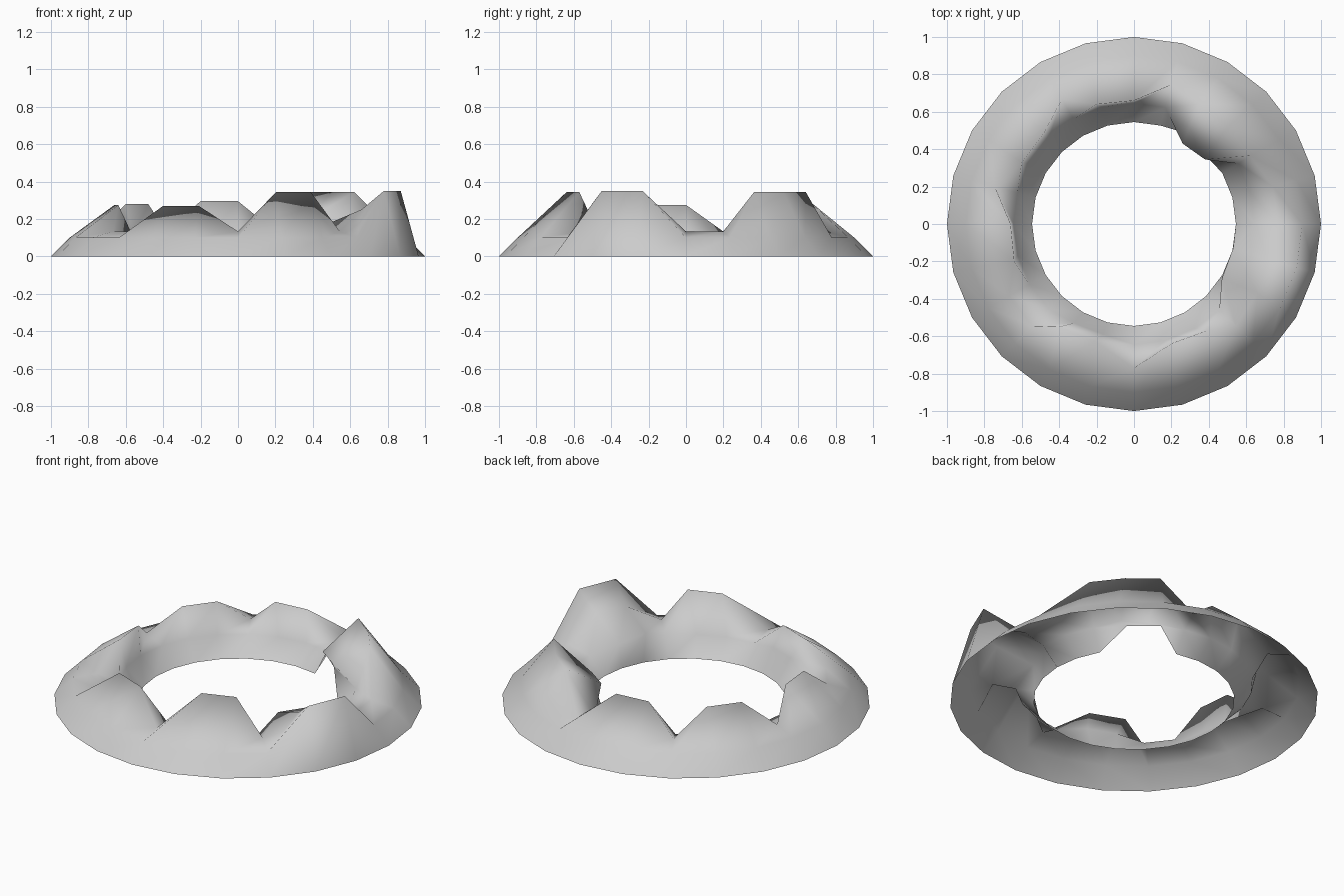
import bpy, bmesh, math

SEG = 24
# Cross-section of the low arch: (radius, height), outer edge to inner edge
PROFILE = [(1.0, 0.0), (0.9, 0.1), (0.77, 0.133), (0.645, 0.1), (0.545, 0.0)]

# Crest points pulled up, keyed by angle in degrees: (x, y, z)
CREST = {
    30: (0.62, 0.365, 0.345), 45: (0.50, 0.52, 0.345), 60: (0.35, 0.64, 0.345),
    90: (0.0, 0.66, 0.295), 105: (-0.2, 0.64, 0.295),
    135: (-0.48, 0.49, 0.28), 150: (-0.6, 0.33, 0.28),
    180: (-0.66, 0.0, 0.275), 195: (-0.64, -0.2, 0.275),
    240: (-0.4, -0.55, 0.27), 255: (-0.21, -0.625, 0.27),
    285: (0.205, -0.637, 0.345), 300: (0.388, -0.571, 0.345),
    330: (0.66, -0.37, 0.25), 345: (0.72, -0.19, 0.25),
}
# Other displaced points: (ring, angle) -> position
MOVED = {
    # tall outer peak on the right with its inner shelf
    (1, 330): (0.78, -0.45, 0.35), (1, 345): (0.87, -0.233, 0.35),
    (3, 330): (0.47, -0.29, 0.17), (3, 345): (0.53, -0.13, 0.15),
    # inner fold and lifted gap at the back right
    (3, 60): (0.26, 0.43, 0.2), (3, 45): (0.38, 0.345, 0.2),
    (4, 60): (0.23, 0.5, 0.155), (4, 45): (0.37, 0.38, 0.155),
    # inner slope at the front left
    (3, 240): (-0.32, -0.53, 0.14), (3, 255): (-0.165, -0.59, 0.14),
}
MOVED.update({(2, a): p for a, p in CREST.items()})


def point(ring, step):
    angle = step * 360 // SEG
    if (ring, angle) in MOVED:
        return MOVED[(ring, angle)]
    r, z = PROFILE[ring]
    t = math.radians(angle)
    return (r * math.cos(t), r * math.sin(t), z)


# Open ring shell with jagged crest
bm = bmesh.new()
rings = [[bm.verts.new(point(i, s)) for s in range(SEG)] for i in range(len(PROFILE))]
for a, b in zip(rings, rings[1:]):
    for s in range(SEG):
        n = (s + 1) % SEG
        face = bm.faces.new((a[s], a[n], b[n], b[s]))
        face.smooth = True
mesh = bpy.data.meshes.new("jagged_ring")
bm.to_mesh(mesh)
bm.free()
ring = bpy.data.objects.new("jagged_ring", mesh)
bpy.context.collection.objects.link(ring)
